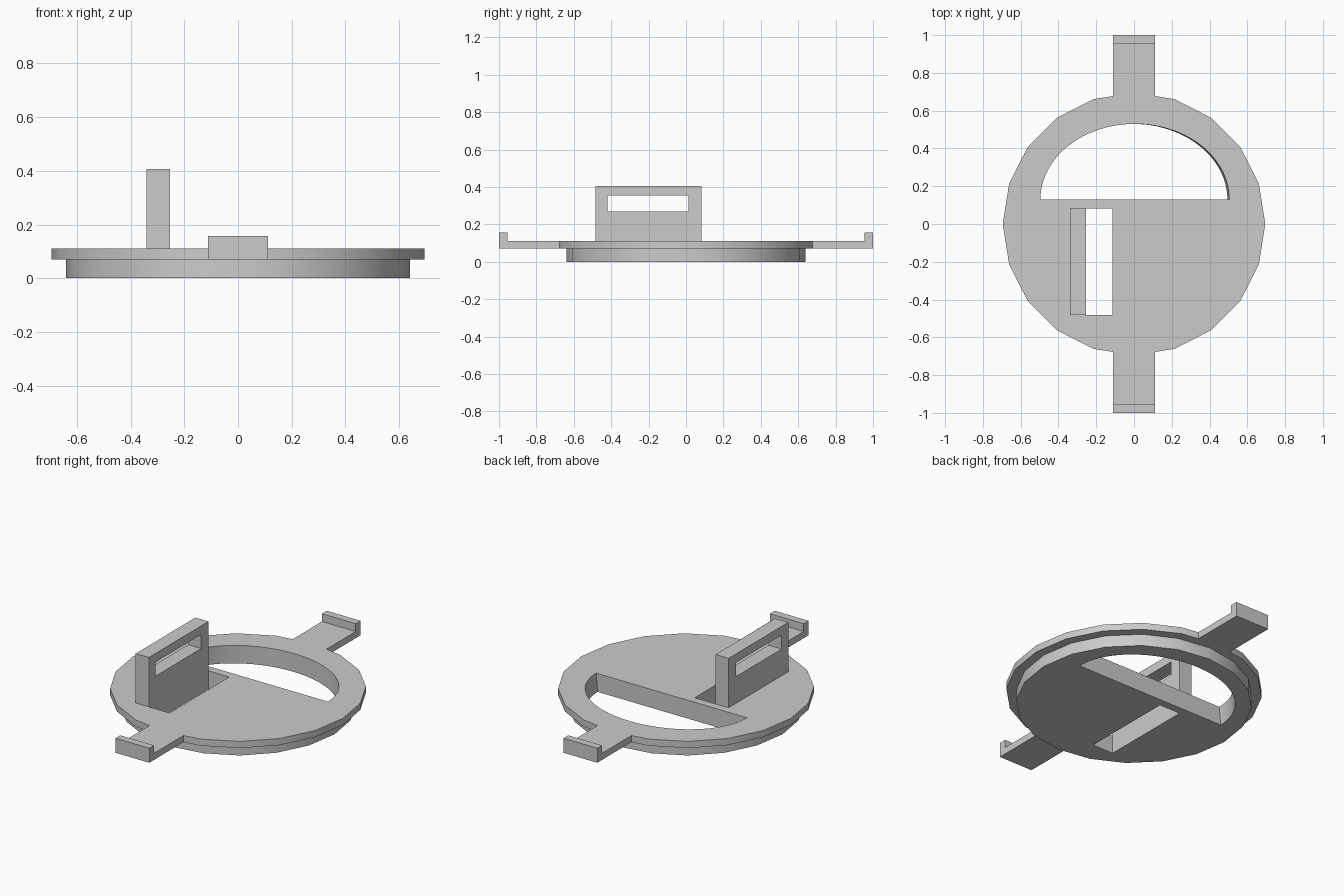
import bpy
import bmesh
from math import cos, sin, pi, radians
from mathutils import Vector

old = bpy.data.objects.get("Cube")
if old:
    bpy.data.objects.remove(old, do_unlink=True)

grey = bpy.data.materials.new("plain grey")
grey.use_nodes = True
colour = (0.6, 0.6, 0.6, 1)
grey.diffuse_color = colour
grey.node_tree.nodes["Principled BSDF"].inputs["Base Color"].default_value = colour

RIM_Z, TOP_Z = 0.07, 0.11      # underside and top of the rim
SIDES = 20


def prism(name, outline, sweep):
    """Extrude a planar outline of 3D points along the sweep vector."""
    bm = bmesh.new()
    face = bm.faces.new([bm.verts.new(p) for p in outline])
    grown = bmesh.ops.extrude_face_region(bm, geom=[face])
    moved = [v for v in grown["geom"] if isinstance(v, bmesh.types.BMVert)]
    bmesh.ops.translate(bm, verts=moved, vec=Vector(sweep))
    bmesh.ops.recalc_face_normals(bm, faces=bm.faces)
    mesh = bpy.data.meshes.new(name)
    bm.to_mesh(mesh)
    bm.free()
    mesh.materials.append(grey)
    obj = bpy.data.objects.new(name, mesh)
    bpy.context.collection.objects.link(obj)
    return obj


def box(name, x, y, z):
    outline = [(x[0], y[0], z[0]), (x[1], y[0], z[0]), (x[1], y[1], z[0]), (x[0], y[1], z[0])]
    return prism(name, outline, (0, 0, z[1] - z[0]))


def disc(name, radius, z0, z1):
    angles = [2 * pi * i / SIDES for i in range(SIDES)]
    return prism(name, [(radius * cos(a), radius * sin(a), z0) for a in angles], (0, 0, z1 - z0))


def combine(target, tool, operation):
    """Apply a boolean and discard the tool object."""
    mod = target.modifiers.new("join", "BOOLEAN")
    mod.operation, mod.object, mod.solver = operation, tool, "EXACT"
    bpy.context.view_layer.objects.active = target
    bpy.ops.object.modifier_apply(modifier=mod.name)
    bpy.data.objects.remove(tool, do_unlink=True)


# Stepped lid: wide rim above a narrower plug
lid = disc("lid", 0.695, RIM_Z, TOP_Z)
combine(lid, disc("plug", 0.64, 0, 0.09), "UNION")

# Hooked tabs at front and back
hook = [(0.6, RIM_Z), (1, RIM_Z), (1, 0.157), (0.955, 0.157), (0.955, TOP_Z), (0.6, TOP_Z)]
for side in (-1, 1):
    tab = prism("tab", [(-0.112, side * y, z) for y, z in hook], (0.224, 0, 0))
    combine(lid, tab, "UNION")

# Half-moon opening with slightly leaning walls
steps = 48
arc = [pi * i / steps for i in range(steps + 1)]
opening = prism("opening", [(0.5 * cos(a) - 0.01, 0.13 + 0.4 * sin(a), -0.05) for a in arc],
                (0.02, 0, 0.22))
combine(lid, opening, "DIFFERENCE")

# Long slot beside the handle
combine(lid, box("slot", (-0.253, -0.115), (-0.483, 0.082), (-0.1, 0.2)), "DIFFERENCE")

# Upright handle with a grip window
handle = box("handle", (-0.34, -0.253), (-0.483, 0.082), (TOP_Z, 0.406))
combine(handle, box("grip_window", (-0.5, -0.1), (-0.42, 0.013), (0.27, 0.354)), "DIFFERENCE")

# Smooth the round walls, keep edges crisp
bpy.ops.object.select_all(action="DESELECT")
for obj in (lid, handle):
    obj.select_set(True)
bpy.context.view_layer.objects.active = lid
bpy.ops.object.shade_smooth_by_angle(angle=radians(30))
